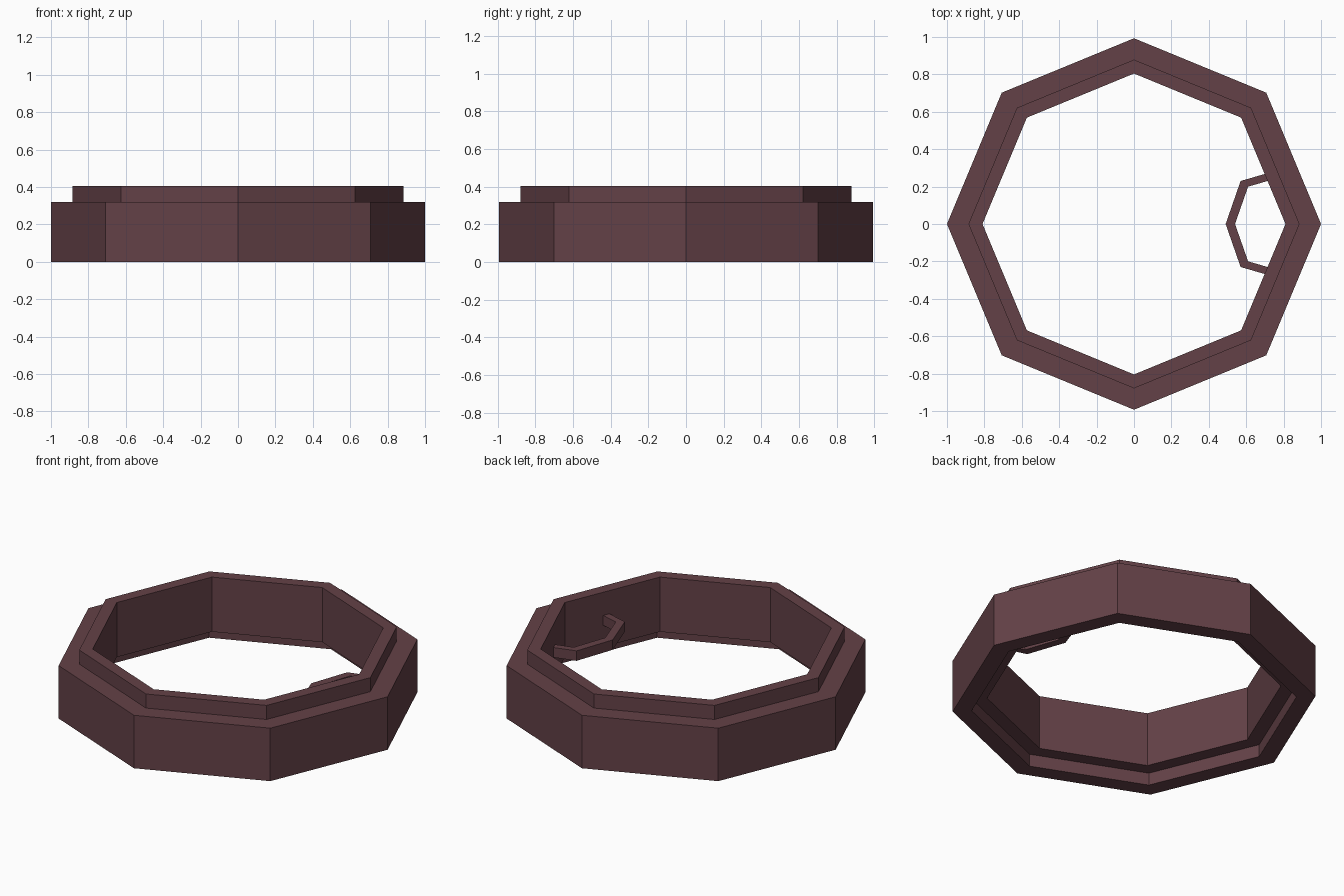
import bpy
from math import cos, sin, tau

cube = bpy.data.objects.get("Cube")
if cube:
    bpy.data.objects.remove(cube, do_unlink=True)

SIDES = 8
Y_SCALE = 0.993

# Dark maroon material shared by every part
maroon = bpy.data.materials.new("dark maroon")
maroon.use_nodes = True
colour = (0.127, 0.053, 0.063, 1)
maroon.diffuse_color = colour
maroon.node_tree.nodes["Principled BSDF"].inputs["Base Color"].default_value = colour


def add_mesh(name, verts, faces):
    mesh = bpy.data.meshes.new(name)
    mesh.from_pydata(verts, [], faces)
    mesh.materials.append(maroon)
    mesh.update()
    obj = bpy.data.objects.new(name, mesh)
    bpy.context.collection.objects.link(obj)
    return obj


def lathe(name, profile):
    """Sweep a closed, counterclockwise (radius, height) profile round z."""
    n = len(profile)
    verts = [(r * cos(tau * i / SIDES), Y_SCALE * r * sin(tau * i / SIDES), z)
             for i in range(SIDES) for r, z in profile]
    faces = []
    for i in range(SIDES):
        a, b = i * n, (i + 1) % SIDES * n
        for j in range(n):
            k = (j + 1) % n
            faces.append((a + j, b + j, b + k, a + k))
    return add_mesh(name, verts, faces)


def strip(name, outer, inner, bottom, top):
    """Extrude the band between two matching plan outlines."""
    n = len(outer)
    verts = []
    for a, b in zip(outer, inner):
        verts += [(*a, bottom), (*a, top), (*b, top), (*b, bottom)]
    faces = [(3, 2, 1, 0)]
    for i in range(n - 1):
        for j in range(4):
            k = (j + 1) % 4
            faces.append((i * 4 + j, i * 4 + k, i * 4 + 4 + k, i * 4 + 4 + j))
    last = (n - 1) * 4
    faces.append((last, last + 1, last + 2, last + 3))
    return add_mesh(name, verts, faces)


def mirrored(points):
    """Complete a half outline across y = 0; the final point lies on it."""
    return points + [(x, -y) for x, y in reversed(points[:-1])]


# Octagonal ring with a raised lip on top and a matching recess underneath
lathe("ring_wall", [(1, 0), (1, 0.32), (0.885, 0.32), (0.885, 0.405),
                    (0.81, 0.405), (0.81, 0.075), (0.895, 0.075), (0.895, 0)])

# Thin faceted handle on the inner wall
outer = mirrored([(0.76, 0.285), (0.57, 0.23), (0.49, 0)])
inner = mirrored([(0.76, 0.243), (0.61, 0.2), (0.54, 0)])
strip("inner_handle", outer, inner, 0.205, 0.265)
